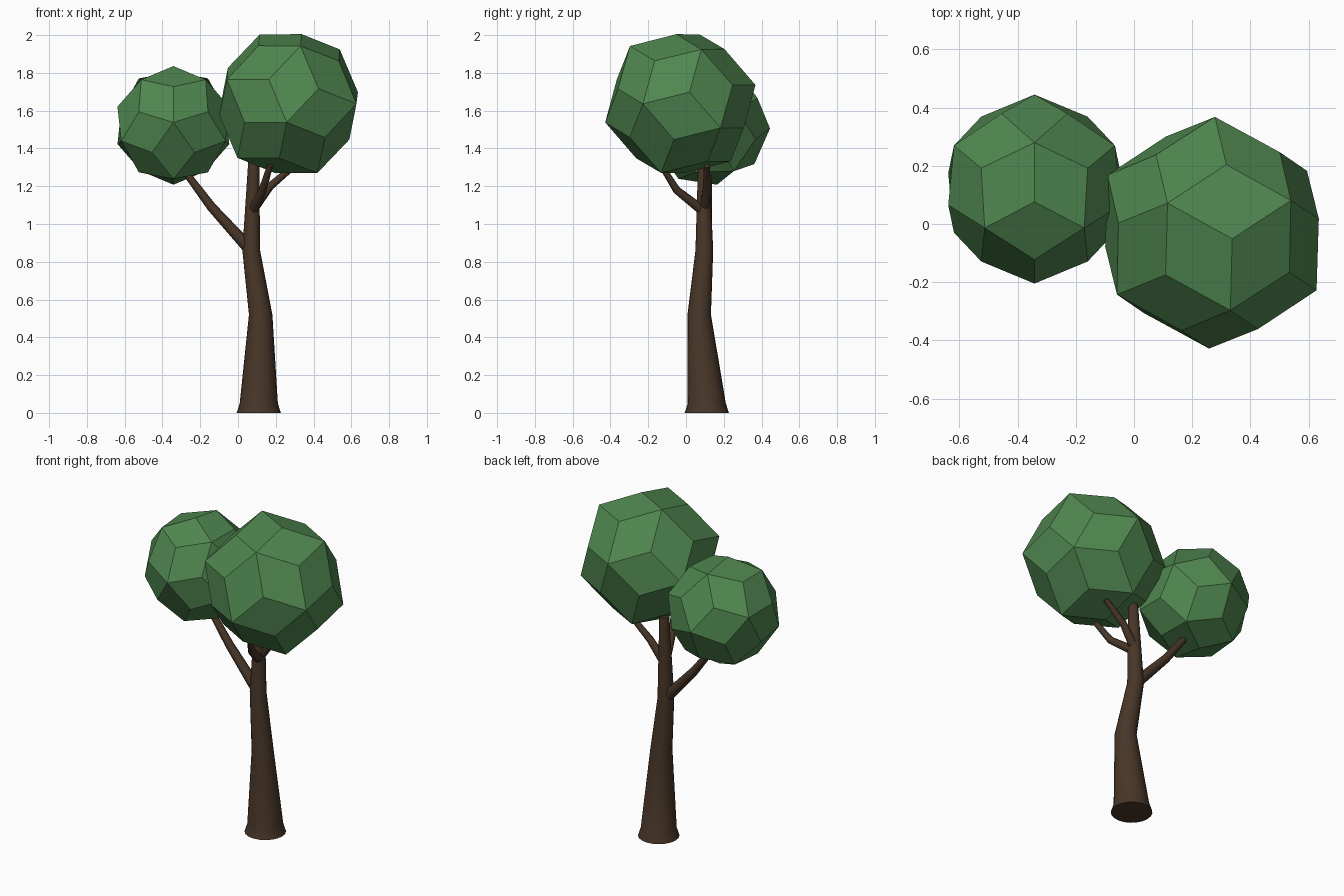
import bpy, bmesh, math
from mathutils import Vector, Matrix

if "Cube" in bpy.data.objects:
    bpy.data.objects.remove(bpy.data.objects["Cube"])


def material(name, rgb):
    m = bpy.data.materials.new(name)
    m.diffuse_color = (*rgb, 1)
    m.use_nodes = True
    m.node_tree.nodes["Principled BSDF"].inputs["Base Color"].default_value = m.diffuse_color
    return m


BARK = material("bark", (0.065, 0.037, 0.021))
LEAF = material("leaf", (0.08, 0.24, 0.08))


def finish(bm, name, mat):
    bmesh.ops.recalc_face_normals(bm, faces=bm.faces)
    me = bpy.data.meshes.new(name)
    bm.to_mesh(me)
    bm.free()
    me.materials.append(mat)
    ob = bpy.data.objects.new(name, me)
    bpy.context.collection.objects.link(ob)
    return ob


def tube(name, path, sides, level=False):
    """Tapered tube through (x, y, z, radius) points."""
    bm = bmesh.new()
    pts = [Vector(p[:3]) for p in path]
    rings = []
    for i, p in enumerate(pts):
        t = pts[min(i + 1, len(pts) - 1)] - pts[max(i - 1, 0)]
        if level:
            t = Vector((0, 0, 1))
        q = Vector((0, 0, 1)).rotation_difference(t.normalized())
        ring = []
        for k in range(sides):
            a = 2 * math.pi * k / sides
            ring.append(bm.verts.new(p + q @ Vector((math.cos(a), math.sin(a), 0)) * path[i][3]))
        rings.append(ring)
    for lo, hi in zip(rings, rings[1:]):
        for k in range(sides):
            n = (k + 1) % sides
            bm.faces.new((lo[k], lo[n], hi[n], hi[k]))
    bm.faces.new(rings[0][::-1])
    bm.faces.new(rings[-1])
    ob = finish(bm, name, BARK)
    for f in ob.data.polygons:
        f.use_smooth = len(f.vertices) == 4
    return ob


def frame(a, b):
    a = Vector(a).normalized()
    n = a.cross(Vector(b)).normalized()
    return Matrix((a, n.cross(a), n)).transposed()


def foliage(name, center, r5, r3, a, b):
    """Thirty-quad ball; a and b aim two neighbouring five-edge corners."""
    bm = bmesh.new()
    bmesh.ops.create_icosphere(bm, subdivisions=1, radius=1)
    v0 = bm.verts[:][0]
    v1 = v0.link_edges[0].other_vert(v0)
    rot = frame(a, b) @ frame(v0.co, v1.co).transposed()
    for v in bm.verts:
        v.co = v.co.normalized() * r5
    old_edges = bm.edges[:]
    mids = bmesh.ops.poke(bm, faces=bm.faces[:])["verts"]
    for v in mids:
        v.co = v.co.normalized() * r3
    bmesh.ops.dissolve_edges(bm, edges=old_edges, use_verts=False)
    for v in bm.verts:
        v.co = rot @ v.co + Vector(center)
    return finish(bm, name, LEAF)


# trunk with flared foot
tube("trunk", [(0.11, 0.11, 0, 0.117), (0.11, 0.11, 0.05, 0.101),
               (0.12, 0.07, 0.52, 0.062), (0.07, 0.097, 0.86, 0.047),
               (0.084, 0.093, 1.36, 0.028)], 20, True)

# branches
tube("left_branch", [(0.06, 0.10, 0.87, 0.033), (-0.14, 0.115, 1.09, 0.025),
                     (-0.29, 0.12, 1.29, 0.018)], 10)
tube("right_branch", [(0.08, 0.10, 1.08, 0.027), (0.17, 0.11, 1.20, 0.021),
                      (0.30, 0.11, 1.31, 0.016)], 10)
tube("front_branch", [(0.08, 0.09, 1.07, 0.027), (0.13, -0.05, 1.18, 0.021),
                      (0.17, -0.13, 1.31, 0.016)], 10)

# foliage balls
foliage("large_foliage", (0.268, -0.03, 1.637), 0.41, 0.375,
        (-0.15, 0.10, 0.36), (0.25, 0.11, 0.29))
foliage("small_foliage", (-0.342, 0.12, 1.522), 0.325, 0.317,
        (0, -1, 0.05), (0, -0.5, -1))
